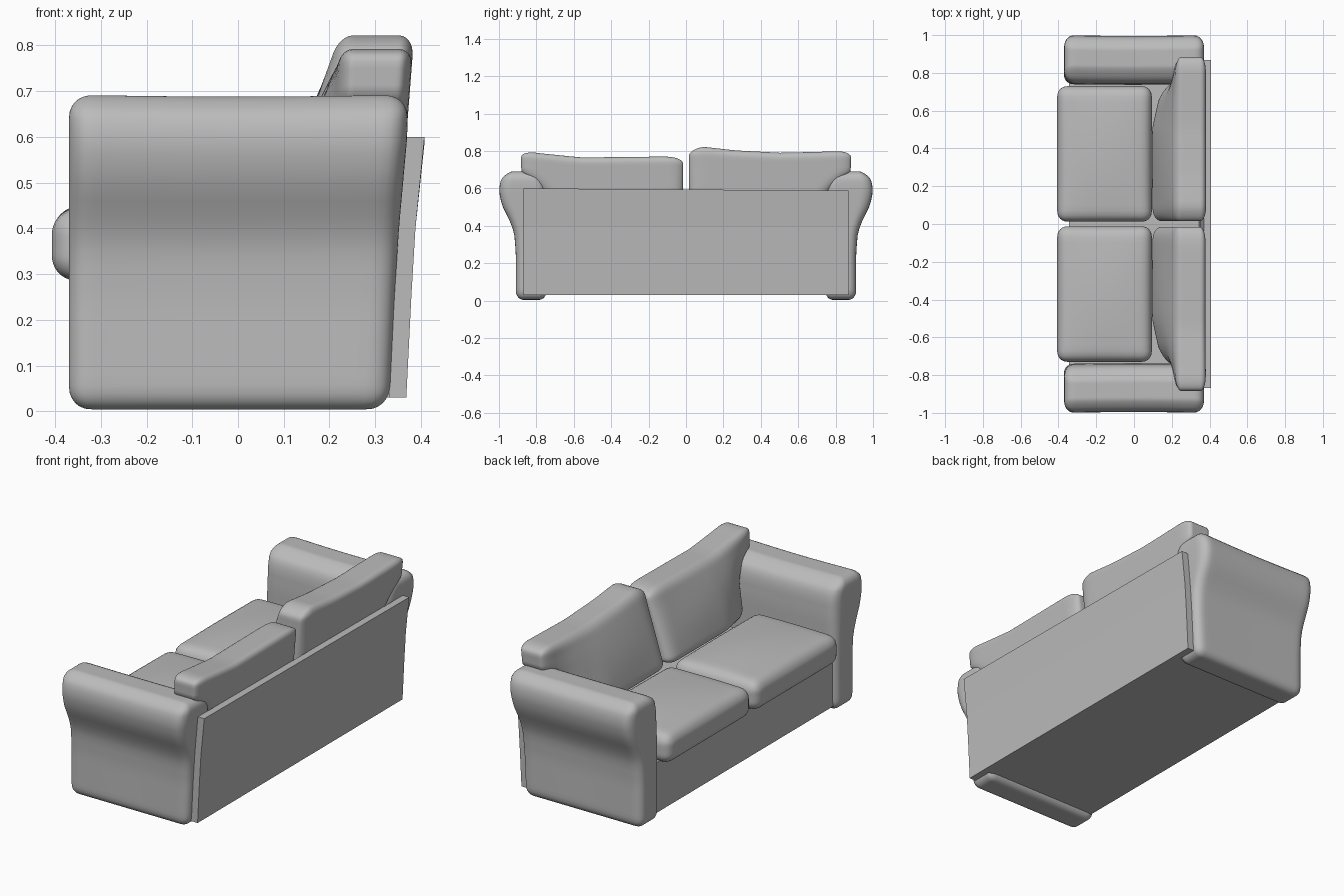
import bpy, bmesh, math
from mathutils import Vector

old = bpy.data.objects.get("Cube")
if old:
    bpy.data.objects.remove(old, do_unlink=True)

fabric = bpy.data.materials.new("grey_fabric")
fabric.use_nodes = True
GREY = (0.5, 0.5, 0.5, 1)
fabric.diffuse_color = GREY
fabric.node_tree.nodes["Principled BSDF"].inputs["Base Color"].default_value = GREY


def lerp_table(table, t):
    """Smoothly interpolate a short list of (position, value) pairs."""
    if t <= table[0][0]:
        return table[0][1]
    for (a, va), (b, vb) in zip(table, table[1:]):
        if t <= b:
            k = (t - a) / (b - a)
            return va + (vb - va) * k
    return table[-1][1]


def finish(name, bm, smooth=True):
    bmesh.ops.recalc_face_normals(bm, faces=bm.faces)
    mesh = bpy.data.meshes.new(name)
    bm.to_mesh(mesh)
    bm.free()
    mesh.materials.append(fabric)
    obj = bpy.data.objects.new(name, mesh)
    bpy.context.collection.objects.link(obj)
    if smooth:
        for poly in mesh.polygons:
            poly.use_smooth = True
    return obj


def soft_box(name, low, high, radius, warp=None, cuts=21):
    """Rounded box between two corners, then reshaped by a warp function."""
    low, high = Vector(low), Vector(high)
    mid, half = (low + high) / 2, (high - low) / 2
    bm = bmesh.new()
    bmesh.ops.create_cube(bm, size=2)
    bmesh.ops.subdivide_edges(bm, edges=bm.edges[:], cuts=cuts, use_grid_fill=True)
    for v in bm.verts:
        # crowd the rows toward the edges so the rounding is well sampled
        p = Vector([math.sin(c * math.pi / 2) * h for c, h in zip(v.co, half)])
        core = Vector([max(radius - h, min(h - radius, c)) for c, h in zip(p, half)])
        p = mid + core + (p - core).normalized() * radius
        v.co = warp(p) if warp else p
    return finish(name, bm)


# Shared rear lean: how far back the rear face sits at each height
REAR = [(0, 0.33), (0.25, 0.342), (0.4, 0.352), (0.6, 0.37), (0.69, 0.372)]

# Rolled arms
ARM_OUT = [(0, 0.91), (0.25, 0.91), (0.35, 0.918), (0.4, 0.931), (0.45, 0.955), (0.5, 0.98),
           (0.55, 0.995), (0.6, 1.0), (0.65, 0.99), (0.69, 0.965)]
ARM_IN = [(0, 0.745), (0.5, 0.74), (0.6, 0.745), (0.65, 0.76), (0.69, 0.80)]


def arm_warp(side):
    def warp(p):
        inner, outer = lerp_table(ARM_IN, p.z), lerp_table(ARM_OUT, p.z)
        y = inner + (outer - inner) * p.y / 0.2
        k = (p.x + 0.37) / 0.74
        x = -0.37 + k * (lerp_table(REAR, p.z) + 0.37)
        sag = 0.004 * math.sin(k * math.pi) * p.z / 0.69
        return Vector((x, side * (y - sag), p.z - sag))
    return warp


# Seat cushions with a slight crown
def seat_warp(side):
    def warp(p):
        crown = max(0, 1 - ((p.x + 0.15) / 0.25) ** 2) * max(0, 1 - ((p.y - 0.37) / 0.36) ** 2)
        lift = 0.022 * crown if p.z > 0.36 else 0
        return Vector((p.x, side * p.y, p.z + lift))
    return warp


# Back cushions: deep at the bottom, flaring over the arms at the top
TOPS = {1: [(0, 0.81), (0.08, 0.822), (0.25, 0.803), (0.5, 0.79), (0.88, 0.80)],
        -1: [(0, 0.765), (0.1, 0.77), (0.55, 0.765), (0.75, 0.785), (0.88, 0.80)]}
FLARE = [(0.4, 0.74), (0.57, 0.75), (0.62, 0.79), (0.66, 0.84), (0.69, 0.88), (0.8, 0.885)]
BACK_REAR = [(0.4, 0.35), (0.6, 0.368), (0.78, 0.382)]
LOW_FRONT = [(0, 0.10), (0.5, 0.10), (0.65, 0.13), (0.8, 0.20), (0.9, 0.22)]


def back_warp(side):
    def warp(p):
        rise = p.z
        z = 0.40 + rise * (lerp_table(TOPS[side], p.y * 0.88) - 0.40)
        y = 0.015 + p.y * (lerp_table(FLARE, z) - 0.015)
        low = lerp_table(LOW_FRONT, y)
        front = low + (0.222 - low) * max(0, rise - 0.1) / 0.9
        front -= 0.018 * math.sin(math.pi * rise) * math.sin(math.pi * p.y)
        x = front + (lerp_table(BACK_REAR, z) - front) * p.x / 0.5
        return Vector((x, side * y, z))
    return warp


for side, label in ((1, "left"), (-1, "right")):
    soft_box(f"{label}_arm", (-0.37, 0, 0.004), (0.37, 0.2, 0.692), 0.05, arm_warp(side), 27)
    soft_box(f"{label}_seat_cushion", (-0.407, 0.012, 0.285), (0.095, 0.73, 0.442), 0.055,
             seat_warp(side))
    soft_box(f"{label}_back_cushion", (0, 0, 0), (0.5, 1, 1), 0.09, back_warp(side), 25)


def slab(name, outline, y_half):
    """Straight extrusion of a side outline across the width."""
    bm = bmesh.new()
    face = bm.faces.new([bm.verts.new((x, -y_half, z)) for x, z in outline])
    moved = bmesh.ops.extrude_face_region(bm, geom=[face])["geom"]
    verts = [g for g in moved if isinstance(g, bmesh.types.BMVert)]
    bmesh.ops.translate(bm, verts=verts, vec=(0, 2 * y_half, 0))
    return finish(name, bm, smooth=False)


# Plain base under the cushions
slab("base", [(-0.345, 0.03), (0.335, 0.03), (0.345, 0.3), (-0.345, 0.3)], 0.76)

# Thin rear panel following the lean
lean = [(0.03, 0.33), (0.25, 0.341), (0.4, 0.35), (0.6, 0.37)]
panel = slab("back_panel", [(x, z) for z, x in lean] + [(x + 0.038, z) for z, x in lean[::-1]], 0.868)
for v in panel.data.vertices:
    if v.co.z > 0.55 and v.co.y > 0:
        v.co.z -= 0.012
